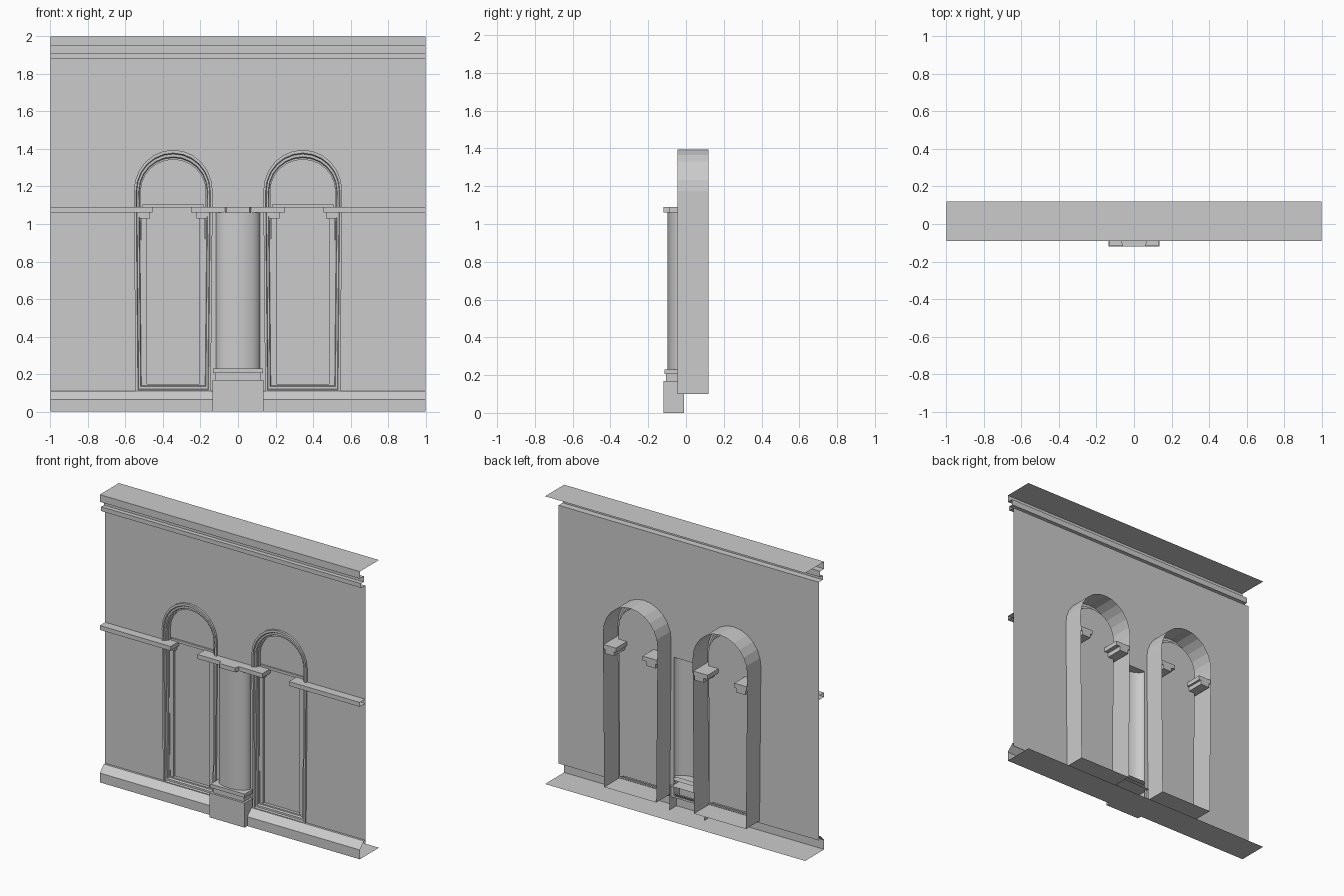
import bpy, bmesh, math

if "Cube" in bpy.data.objects:
    bpy.data.objects.remove(bpy.data.objects["Cube"])


def make(name, verts, faces, smooth=False):
    me = bpy.data.meshes.new(name)
    me.from_pydata(verts, [], faces)
    ob = bpy.data.objects.new(name, me)
    bpy.context.collection.objects.link(ob)
    if smooth:
        for p in me.polygons:
            p.use_smooth = True
    return ob


def sheet_x(name, prof, x0=-1, x1=1):
    # open (y, z) profile extruded along x
    n = len(prof)
    v = [(x, y, z) for x in (x0, x1) for y, z in prof]
    return make(name, v, [(i, n + i, n + i + 1, i + 1) for i in range(n - 1)])


def prism(name, plan, z0, z1, skip=()):
    # (x, y) plan extruded upward; skipped edges leave open sides
    n = len(plan)
    v = [(x, y, z) for z in (z0, z1) for x, y in plan]
    f = [(i, (i + 1) % n, n + (i + 1) % n, n + i) for i in range(n) if i not in skip]
    f += [tuple(reversed(range(n))), tuple(range(n, 2 * n))]
    return make(name, v, f)


def box(name, x0, x1, y0, y1, z0, z1, skip=()):
    return prism(name, [(x0, y0), (x1, y0), (x1, y1), (x0, y1)], z0, z1, skip)


def arch(cx, d, segs=12):
    # window outline inset by d
    r, h, dz = 0.21 - d, 0.22 - 1.4 * d, 1.3 * d
    pts = [(cx - 0.2 + d, 0.1 + dz), (cx + 0.2 - d, 0.1 + dz)]
    for i in range(segs + 1):
        a = math.pi * i / segs
        pts.append((cx + r * math.cos(a), 1.175 + h * math.sin(a)))
    return pts


def filled(name, loops, y):
    # flat sheet in the xz plane with holes
    bm = bmesh.new()
    edges = []
    for lp in loops:
        vs = [bm.verts.new((x, y, z)) for x, z in lp]
        edges += [bm.edges.new((vs[i], vs[(i + 1) % len(vs)])) for i in range(len(vs))]
    bmesh.ops.triangle_fill(bm, edges=edges, use_beauty=True, use_dissolve=False, normal=(0, -1, 0))
    me = bpy.data.meshes.new(name)
    bm.to_mesh(me)
    bm.free()
    bpy.context.collection.objects.link(bpy.data.objects.new(name, me))


C = 0.345
WALL = -0.03

# wall sheet with two arched openings and a slot behind the column
filled("wall", [[(-1, 0.085), (1, 0.085), (1, 1.88), (-1, 1.88)],
                arch(-C, 0), arch(C, 0),
                [(-0.115, 0.1), (0.115, 0.1), (0.115, 1.06), (-0.115, 1.06)]], WALL)

# base and cornice runs
sheet_x("base_course", [(0.12, 0), (-0.09, 0), (-0.09, 0.065), (-0.045, 0.11), (WALL, 0.11)])
sheet_x("cornice", [(WALL, 1.88), (-0.075, 1.88), (-0.075, 1.91), (-0.045, 1.91),
                    (-0.045, 1.95), (-0.09, 1.95), (-0.09, 2.0), (0.12, 2.0)])

# string course: centre piece with a keyed projection, and two outer runs
prism("string_course_centre",
      [(-0.25, 0.12), (-0.25, -0.09), (-0.07, -0.09), (-0.06, -0.12), (0.06, -0.12), (0.07, -0.09),
       (0.25, -0.09), (0.25, 0.12), (0.14, 0.12), (0.14, WALL), (-0.14, WALL), (-0.14, 0.12)],
      1.06, 1.09, skip=(9,))
for s, side in ((-1, "left"), (1, "right")):
    prism("string_course_" + side,
          [(s, -0.09), (s * 0.455, -0.09), (s * 0.455, 0.12), (s * 0.55, 0.12), (s * 0.55, WALL), (s, WALL)],
          1.06, 1.09, skip=(4, 5))

    # window surround: deep jamb plus stepped moulding
    cx = s * C
    rings = [(0, 0.12), (0, -0.045), (0.012, -0.045), (0.016, -0.035),
             (0.026, -0.035), (0.03, -0.022), (0.037, -0.022), (0.037, 0.0)]
    v, f = [], []
    for d, y in rings:
        v += [(x, y, z) for x, z in arch(cx, d)]
    n = len(v) // len(rings)
    for k in range(len(rings) - 1):
        for i in range(n):
            j = (i + 1) % n
            f.append((k * n + i, k * n + j, (k + 1) * n + j, (k + 1) * n + i))
    make("window_surround_" + side, v, f)

    # window pane
    filled("window_pane_" + side, [arch(cx, 0.037)], 0.0)
    box("window_transom_" + side, cx - 0.165, cx + 0.165, -0.01, 0.0, 1.085, 1.104)

    # pilasters and their capitals inside the opening
    for t in (-1, 1):
        a, b = sorted((cx + t * 0.168, cx + t * 0.14))
        box("pilaster_" + side, a, b, -0.018, 0.0, 0.14, 1.03)
        a, b = sorted((cx + t * 0.195, cx + t * 0.125))
        box("capital_" + side, a, b, -0.03, 0.12, 1.03, 1.06)

# half-round column
N = 20
v = []
for z in (0.23, 1.06):
    for i in range(N + 1):
        a = math.pi * i / N
        v.append((-0.118 * math.cos(a), WALL - 0.067 * math.sin(a), z))
make("column", v, [(i, i + 1, N + 2 + i, N + 1 + i) for i in range(N)], True)

# column base and pedestal, open at the back
box("column_base_upper", -0.132, 0.132, -0.115, WALL, 0.205, 0.23, (2,))
box("column_base_lower", -0.12, 0.12, -0.105, WALL, 0.17, 0.205, (2,))
box("pedestal", -0.135, 0.135, -0.12, -0.01, 0, 0.17, (2,))

# consistent normals
for ob in bpy.context.collection.objects:
    bm = bmesh.new()
    bm.from_mesh(ob.data)
    bmesh.ops.recalc_face_normals(bm, faces=bm.faces)
    bm.to_mesh(ob.data)
    bm.free()
